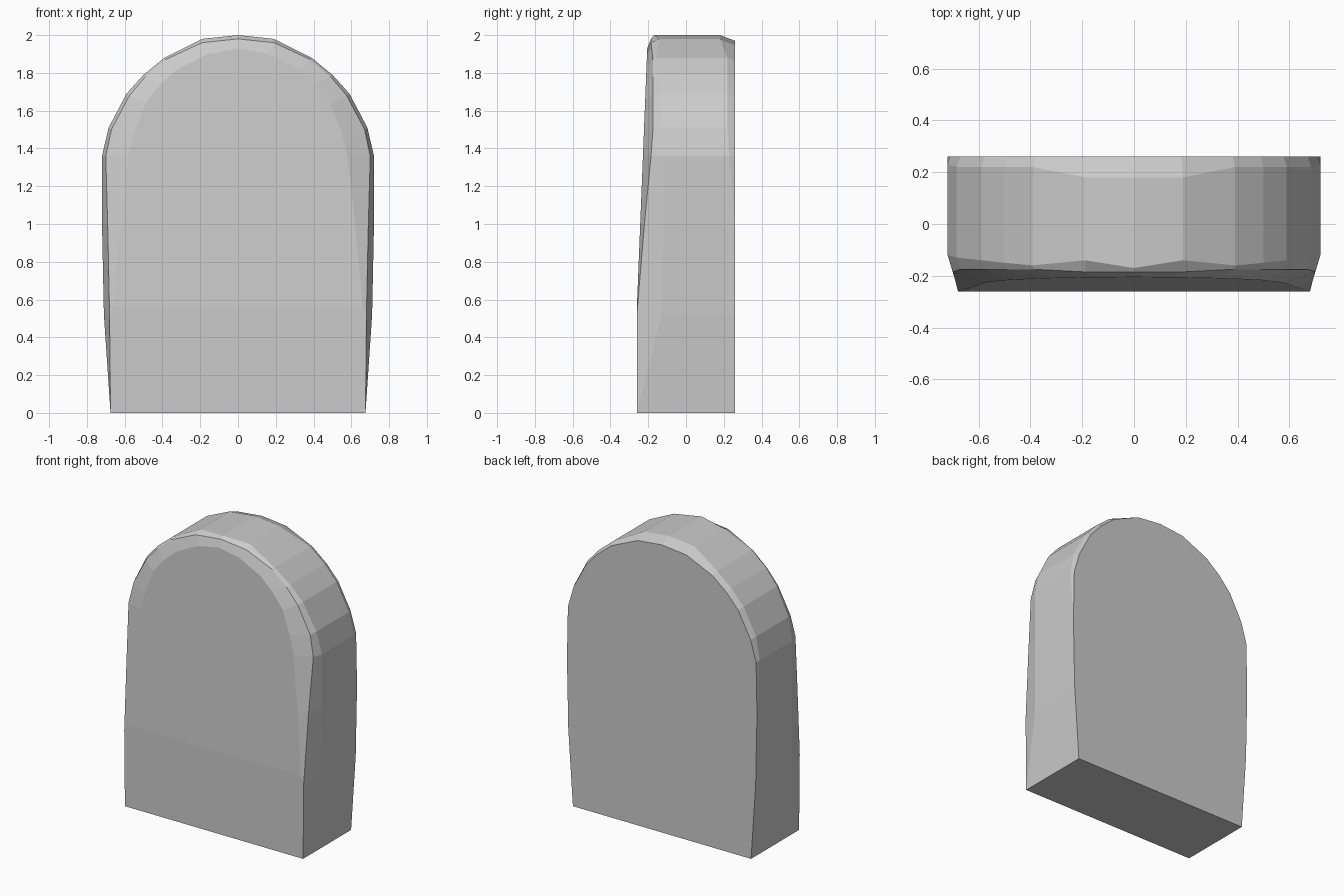
import bpy
import bmesh

old = bpy.data.objects.get("Cube")
if old:
    bpy.data.objects.remove(old, do_unlink=True)

stone = bpy.data.materials.new("stone_grey")
stone.use_nodes = True
GREY = (0.6, 0.6, 0.6, 1.0)
stone.diffuse_color = GREY
stone.node_tree.nodes["Principled BSDF"].inputs["Base Color"].default_value = GREY

BACK = 0.26

# Half outline from the base to the crown:
# x, z, back inset, rear y, rim y, front edge x, front edge z, front edge y, face x, face z
LEVELS = [
    (0.675, 0.00, 0.00, 0.26, -0.26, 0.675, 0.00, -0.26, 0.675, 0.00),
    (0.71, 0.52, 0.00, 0.26, -0.13, 0.68, 0.52, -0.26, 0.66, 0.56),
    (0.72, 1.00, 0.00, 0.26, -0.12, 0.69, 1.00, -0.22, 0.62, 1.00),
    (0.72, 1.36, 0.01, 0.23, -0.12, 0.70, 1.36, -0.185, 0.58, 1.36),
    (0.685, 1.51, 0.02, 0.22, -0.13, 0.67, 1.50, -0.175, 0.55, 1.48),
    (0.59, 1.69, 0.02, 0.22, -0.14, 0.575, 1.68, -0.175, 0.49, 1.64),
    (0.50, 1.79, 0.02, 0.22, -0.15, 0.49, 1.78, -0.175, 0.41, 1.74),
    (0.39, 1.88, 0.02, 0.22, -0.16, 0.385, 1.87, -0.175, 0.32, 1.82),
    (0.19, 1.98, 0.03, 0.18, -0.14, 0.19, 1.96, -0.185, 0.16, 1.90),
    (0.00, 2.00, 0.03, 0.18, -0.17, 0.00, 1.98, -0.185, 0.00, 1.93),
]


def face_y(z):
    """Front face: upright at the base, leaning back above."""
    return -0.26 + 0.04 * max(0.0, z - 0.56)


def section(level):
    x, z, inset, rear, rim, ex, ez, ey, fx, fz = level
    bx = x * (1 - inset)
    bz = z - inset * max(0.0, z - 1.0)
    return [(0, BACK, bz), (bx, BACK, bz), (x, rear, z), (x, rim, z),
            (ex, ey, ez), (fx, face_y(fz), fz), (0, face_y(fz), fz)]


# Slab: loft the half sections upward and mirror them
bm = bmesh.new()
rows = [[bm.verts.new(p) for p in section(lv)] for lv in LEVELS]
for low, high in zip(rows, rows[1:]):
    for i in range(len(low) - 1):
        bm.faces.new((low[i], low[i + 1], high[i + 1], high[i]))
bm.faces.new(rows[0])
bmesh.ops.remove_doubles(bm, verts=bm.verts, dist=0.0005)
geom = bm.verts[:] + bm.edges[:] + bm.faces[:]
bmesh.ops.mirror(bm, geom=geom, axis='X', merge_dist=0.0005)
bmesh.ops.dissolve_limit(bm, angle_limit=0.001, verts=bm.verts, edges=bm.edges)
bmesh.ops.recalc_face_normals(bm, faces=bm.faces)

mesh = bpy.data.meshes.new("headstone_slab")
bm.to_mesh(mesh)
bm.free()
mesh.materials.append(stone)
slab = bpy.data.objects.new("headstone_slab", mesh)
bpy.context.collection.objects.link(slab)
